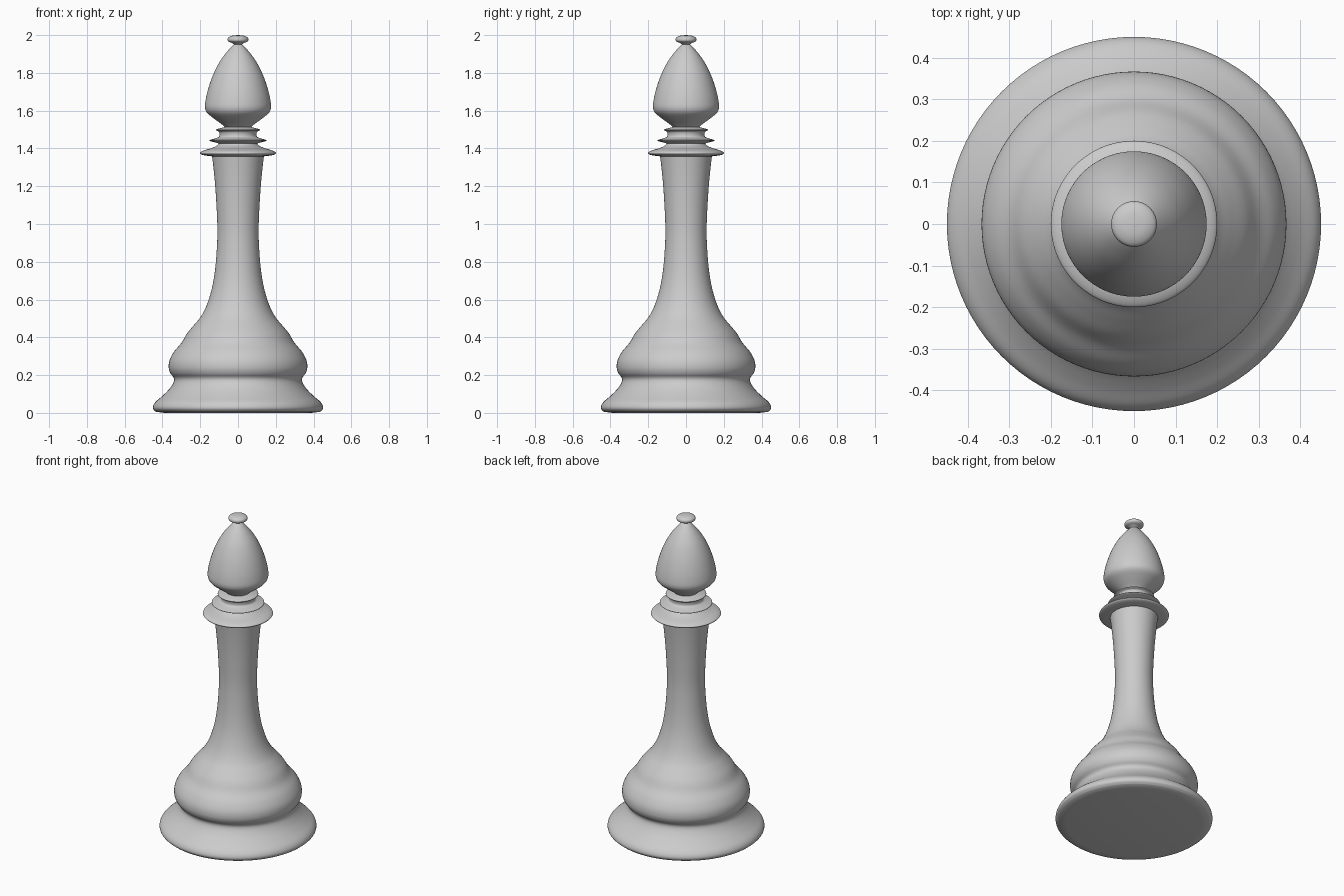
import bpy, math
from mathutils import Vector

mat = bpy.data.materials.new("light grey")
mat.diffuse_color = (0.6, 0.6, 0.6, 1)


def spline(pts, steps=5):
    """Smooth curve through profile points (Catmull-Rom)."""
    p = [Vector(q) for q in pts]
    p = [p[0]] + p + [p[-1]]
    out = []
    for i in range(1, len(p) - 2):
        a, b, c, d = p[i - 1:i + 3]
        for s in range(steps):
            t = s / steps
            out.append(0.5 * (2 * b + (c - a) * t + (2 * a - 5 * b + 4 * c - d) * t * t
                              + (3 * b - a - 3 * c + d) * t ** 3))
    out.append(p[-1])
    return [(max(q.x, 0.001), q.y) for q in out]


def lathe(name, profile, n=96):
    """Turn a (radius, height) profile around z, with closed ends."""
    verts = [(r * math.cos(2 * math.pi * k / n), r * math.sin(2 * math.pi * k / n), z)
             for r, z in profile for k in range(n)]
    rows = len(profile)
    faces = [(i * n + k, i * n + (k + 1) % n, (i + 1) * n + (k + 1) % n, (i + 1) * n + k)
             for i in range(rows - 1) for k in range(n)]
    faces.append(tuple(reversed(range(n))))
    faces.append(tuple(range((rows - 1) * n, rows * n)))
    me = bpy.data.meshes.new(name)
    me.from_pydata(verts, [], faces)
    me.materials.append(mat)
    ob = bpy.data.objects.new(name, me)
    bpy.context.collection.objects.link(ob)
    bpy.ops.object.select_all(action='DESELECT')
    ob.select_set(True)
    bpy.context.view_layer.objects.active = ob
    bpy.ops.object.shade_smooth_by_angle(angle=math.radians(40))


# flared foot, bulging base and slender stem
lathe("base_and_stem", [(0.39, 0.0)] + spline([
    (0.435, 0.006), (0.449, 0.02), (0.449, 0.038), (0.435, 0.06), (0.40, 0.09), (0.365, 0.125),
    (0.342, 0.16), (0.34, 0.185), (0.358, 0.21), (0.367, 0.24), (0.362, 0.28), (0.338, 0.325),
    (0.30, 0.37), (0.27, 0.42), (0.235, 0.463), (0.20, 0.505), (0.17, 0.56), (0.146, 0.63),
    (0.13, 0.70), (0.119, 0.78), (0.112, 0.87), (0.109, 0.96), (0.112, 1.06), (0.119, 1.18),
    (0.128, 1.28), (0.138, 1.365)]))

# stacked collar rings
lathe("collar", spline([
    (0.135, 1.358), (0.175, 1.363), (0.197, 1.37), (0.199, 1.379), (0.18, 1.39), (0.14, 1.402),
    (0.115, 1.413), (0.102, 1.425), (0.125, 1.433), (0.147, 1.439), (0.149, 1.445), (0.125, 1.452),
    (0.102, 1.461), (0.098, 1.475), (0.102, 1.489), (0.115, 1.495), (0.114, 1.501), (0.095, 1.507),
    (0.07, 1.513)], 4))

# pointed oval head
lathe("head", spline([
    (0.06, 1.505), (0.085, 1.527), (0.13, 1.56), (0.162, 1.587), (0.174, 1.612), (0.173, 1.645),
    (0.162, 1.70), (0.14, 1.77), (0.108, 1.84), (0.072, 1.895), (0.038, 1.935), (0.02, 1.953),
    (0.02, 1.965)]))

# flattened button on top
lathe("finial", spline([
    (0.018, 1.948), (0.03, 1.957), (0.05, 1.966), (0.055, 1.976), (0.05, 1.988), (0.03, 1.997),
    (0.001, 2.0)]))
